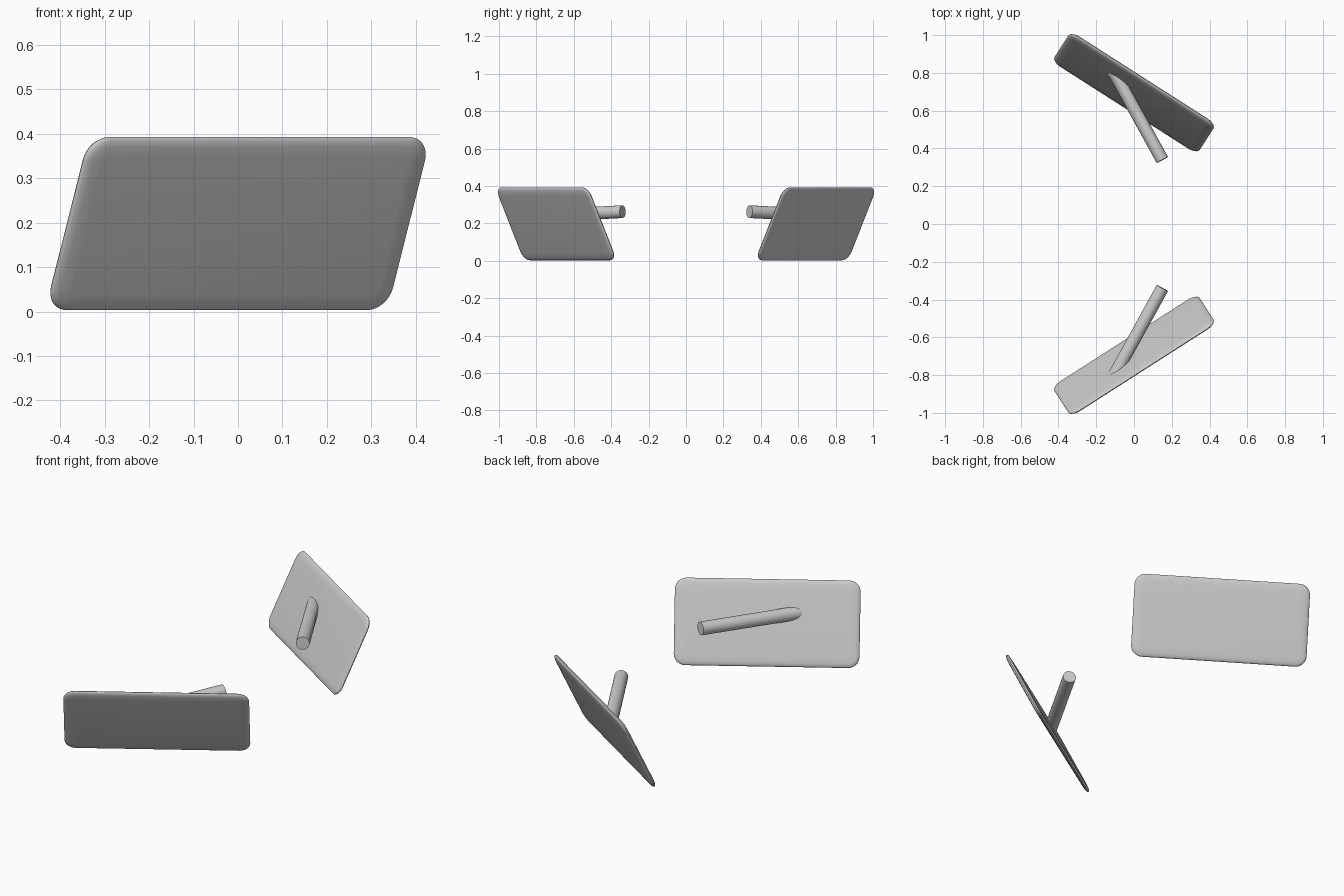
import bpy, bmesh, math
from mathutils import Matrix, Vector

if "Cube" in bpy.data.objects:
    bpy.data.objects.remove(bpy.data.objects["Cube"])

YAW, TILT = math.radians(32.6), math.radians(25)
CENTRE = Vector((0, -0.695, 0.198))
PLACE = Matrix.Translation(CENTRE) @ Matrix.Rotation(YAW, 4, 'Z') @ Matrix.Rotation(TILT, 4, 'X')
# Panel local axes: x = width, y = thickness (inner side +y), z = height
NORMAL = (PLACE.to_3x3() @ Vector((0, 1, 0))).normalized()


def finish(bm, name):
    """Make an object from the bmesh, shade it smooth and mirror it across y."""
    bmesh.ops.recalc_face_normals(bm, faces=bm.faces[:])
    mesh = bpy.data.meshes.new(name)
    bm.to_mesh(mesh)
    bm.free()
    ob = bpy.data.objects.new(name, mesh)
    bpy.context.collection.objects.link(ob)
    bpy.context.view_layer.objects.active = ob
    ob.select_set(True)
    bpy.ops.object.shade_smooth_by_angle(angle=math.radians(50))
    ob.select_set(False)
    mod = ob.modifiers.new("mirror", 'MIRROR')
    mod.use_axis = (False, True, False)
    mod.use_mirror_merge = False


def rounded_loop(bm, w, h, r, y, steps=8):
    """Ring of vertices around a rounded rectangle."""
    ring = []
    for k, (sx, sz) in enumerate(((1, 1), (-1, 1), (-1, -1), (1, -1))):
        for i in range(steps + 1):
            a = math.pi / 2 * (k + i / steps)
            p = Vector((sx * (w / 2 - r) + r * math.cos(a), y,
                        sz * (h / 2 - r) + r * math.sin(a)))
            ring.append(bm.verts.new(PLACE @ p))
    return ring


# Rounded panels: thin plate with softly rolled edges
bm = bmesh.new()
W, H, R = 0.913, 0.43, 0.057
half = [(0.045, 0.012), (0.02, 0.0105), (0.007, 0.0075), (0.002, 0.004)]
profile = half + [(0, 0)] + [(i, -y) for i, y in reversed(half)]
rings = [rounded_loop(bm, W - 2 * i, H - 2 * i, R - i, y) for i, y in profile]
for a, b in zip(rings, rings[1:]):
    for i in range(len(a)):
        j = (i + 1) % len(a)
        bm.faces.new((a[i], a[j], b[j], b[i]))
bm.faces.new(rings[0])
bm.faces.new(rings[-1])
finish(bm, "panel")

# Support rods: cylinders trimmed where they enter the panels
bm = bmesh.new()
tip, root = Vector((0.15, -0.339, 0.263)), Vector((-0.058, -0.717, 0.243))
axis = (tip - root).normalized()
start = root - axis * 0.2
length = (tip - start).length
bmesh.ops.create_cone(
    bm, cap_ends=True, segments=32, radius1=0.034, radius2=0.034, depth=length,
    matrix=Matrix.Translation((tip + start) / 2) @ axis.to_track_quat('Z', 'Y').to_matrix().to_4x4())
cut = bmesh.ops.bisect_plane(bm, geom=bm.verts[:] + bm.edges[:] + bm.faces[:],
                             plane_co=CENTRE, plane_no=NORMAL, clear_inner=True)
bmesh.ops.holes_fill(bm, edges=[e for e in bm.edges if e.is_boundary])
finish(bm, "support_rod")
